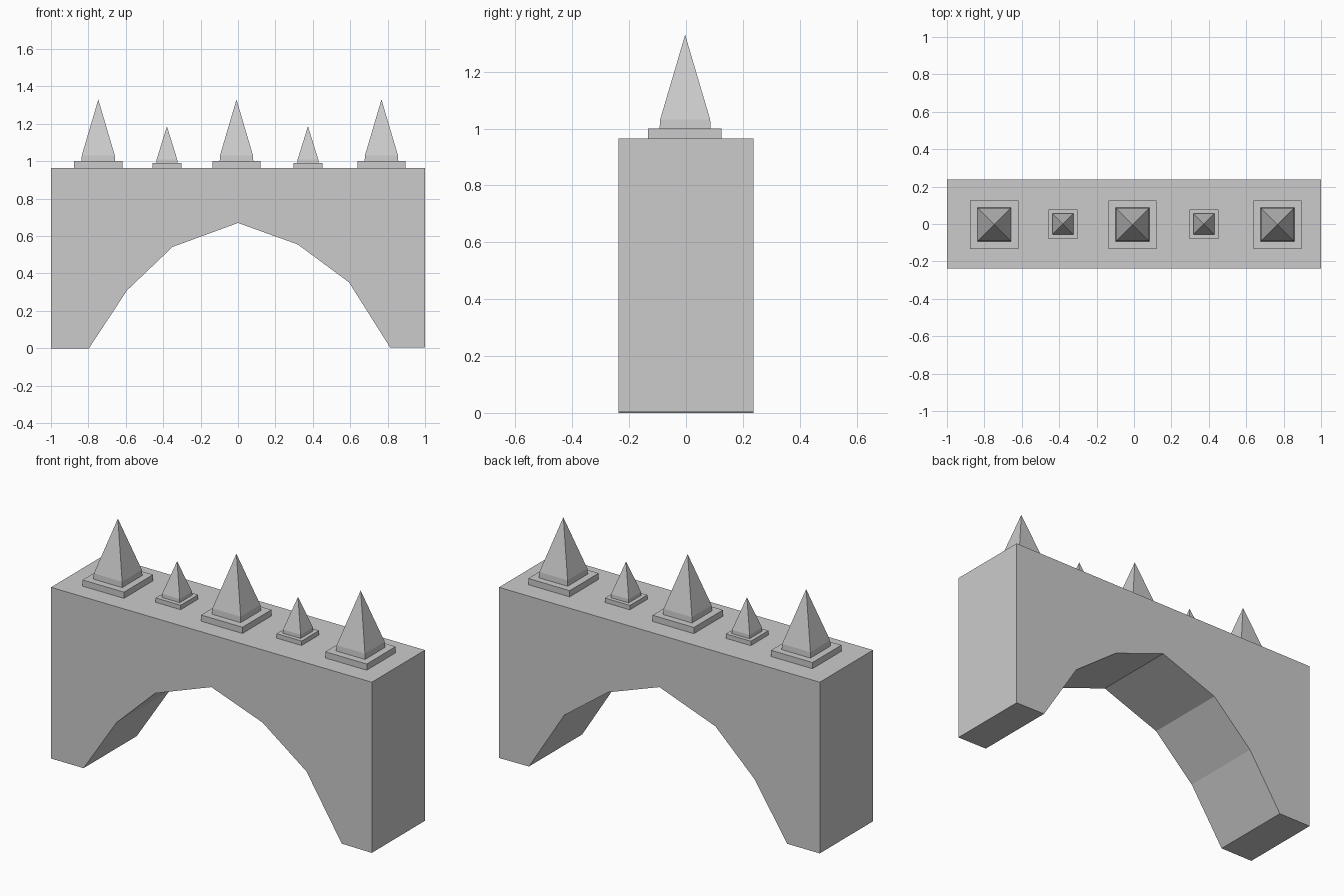
import bpy, bmesh

if "Cube" in bpy.data.objects:
    bpy.data.objects.remove(bpy.data.objects["Cube"])


def make_object(name, bm):
    bmesh.ops.recalc_face_normals(bm, faces=bm.faces[:])
    mesh = bpy.data.meshes.new(name)
    bm.to_mesh(mesh)
    bm.free()
    obj = bpy.data.objects.new(name, mesh)
    bpy.context.collection.objects.link(obj)
    return obj


def square_ring(bm, x, y, half, z):
    return [bm.verts.new((x + sx * half, y + sy * half, z))
            for sx, sy in ((-1, -1), (1, -1), (1, 1), (-1, 1))]


def stack(name, x, y, rings, apex=None):
    """Square rings (half width, z) joined upwards, closed by a cap or a point."""
    bm = bmesh.new()
    loops = [square_ring(bm, x, y, h, z) for h, z in rings]
    bm.faces.new(loops[0][::-1])
    for a, b in zip(loops, loops[1:]):
        for i in range(4):
            j = (i + 1) % 4
            bm.faces.new((a[i], a[j], b[j], b[i]))
    top = loops[-1]
    if apex is None:
        bm.faces.new(top)
    else:
        tip = bm.verts.new((x, y, apex))
        for i in range(4):
            bm.faces.new((top[i], top[(i + 1) % 4], tip))
    return make_object(name, bm)


# Arched wall: front profile extruded through the depth
TOP, DEPTH = 0.965, 0.237
profile = [(-1, 0), (-0.797, 0), (-0.593, 0.31), (-0.35, 0.542), (0, 0.67),
           (0.32, 0.555), (0.593, 0.353), (0.813, 0.005), (1, 0.003),
           (1, TOP), (-1, TOP)]
bm = bmesh.new()
face = bm.faces.new([bm.verts.new((x, -DEPTH, z)) for x, z in profile])
extruded = bmesh.ops.extrude_face_region(bm, geom=[face])
moved = [v for v in extruded["geom"] if isinstance(v, bmesh.types.BMVert)]
bmesh.ops.translate(bm, verts=moved, vec=(0, 2 * DEPTH, 0))
if not face.is_valid or len(bm.faces) < len(profile) + 2:
    bm.faces.new([v for v in bm.verts if v not in moved])
make_object("arch_wall", bm)

# Large spires on square plinths
for i, x in enumerate((-0.747, -0.008, 0.767), 1):
    stack(f"large_plinth_{i}", x, -0.004, [(0.129, TOP), (0.129, 1.0)])
    stack(f"large_spire_{i}", x, -0.003, [(0.09, 1.0), (0.088, 1.032)], 1.33)

# Small spires on square plinths
for i, x in enumerate((-0.38, 0.374), 1):
    stack(f"small_plinth_{i}", x, -0.001, [(0.078, TOP), (0.078, 0.99)])
    stack(f"small_spire_{i}", x, 0, [(0.056, 0.99), (0.055, 1.01)], 1.187)
